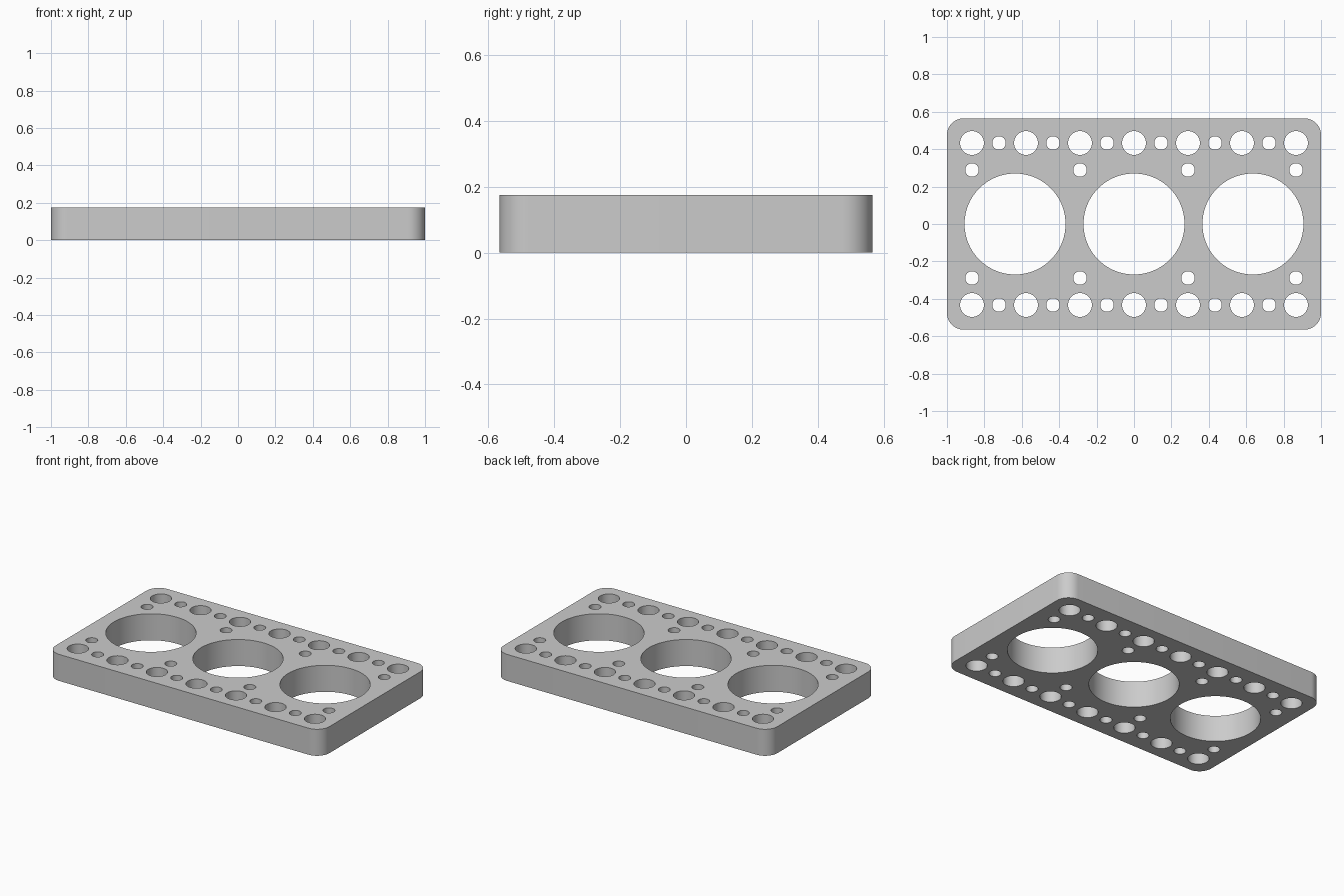
import bpy
import bmesh
from math import cos, sin, pi, tau
from mathutils import Vector

HALF_X, HALF_Y, HEIGHT = 1.0, 0.565, 0.175
CORNER = 0.09
PITCH = 0.2887      # spacing of the hole grid

cube = bpy.data.objects.get("Cube")
if cube:
    bpy.data.objects.remove(cube, do_unlink=True)

bm = bmesh.new()


def add_loop(points):
    verts = [bm.verts.new((x, y, 0)) for x, y in points]
    for a, b in zip(verts, verts[1:] + verts[:1]):
        bm.edges.new((a, b))


def add_hole(x, y, radius, sides):
    add_loop([(x + radius * cos(tau * i / sides), y + radius * sin(tau * i / sides))
              for i in range(sides)])


# Rounded rectangular outline
outline = []
for k, (sx, sy) in enumerate([(1, 1), (-1, 1), (-1, -1), (1, -1)]):
    for i in range(13):
        angle = (k + i / 12) * pi / 2
        outline.append((sx * (HALF_X - CORNER) + CORNER * cos(angle),
                        sy * (HALF_Y - CORNER) + CORNER * sin(angle)))
add_loop(outline)

# Three large bores
for x in (-0.636, 0, 0.636):
    add_hole(x, 0, 0.27, 96)

# Rows of alternating wide and narrow holes, plus inner narrow holes
for side in (-1, 1):
    for i in range(-3, 4):
        add_hole(i * PITCH, side * 1.5 * PITCH, 0.064, 48)
    for i in range(-3, 3):
        add_hole((i + 0.5) * PITCH, side * 1.5 * PITCH, 0.036, 32)
    for i in (-3, -1, 1, 3):
        add_hole(i * PITCH, side * PITCH, 0.036, 32)

# Fill the outline around the holes and raise it to a solid plate
bmesh.ops.triangle_fill(bm, edges=bm.edges[:], use_beauty=True, normal=Vector((0, 0, 1)))
raised = bmesh.ops.extrude_face_region(bm, geom=bm.faces[:], use_keep_orig=True)
bmesh.ops.translate(bm, vec=(0, 0, HEIGHT),
                    verts=[g for g in raised["geom"] if isinstance(g, bmesh.types.BMVert)])
bmesh.ops.recalc_face_normals(bm, faces=bm.faces[:])

mesh = bpy.data.meshes.new("perforated_plate")
bm.to_mesh(mesh)
bm.free()
plate = bpy.data.objects.new("perforated_plate", mesh)
bpy.context.collection.objects.link(plate)

# Plain grey finish
grey = bpy.data.materials.new("grey")
grey.use_nodes = True
colour = (0.6, 0.6, 0.6, 1)
grey.diffuse_color = colour
grey.node_tree.nodes["Principled BSDF"].inputs["Base Color"].default_value = colour
mesh.materials.append(grey)

# Smooth walls with sharp rims
bpy.ops.object.select_all(action="DESELECT")
plate.select_set(True)
bpy.context.view_layer.objects.active = plate
bpy.ops.object.shade_smooth_by_angle(angle=pi / 6)
